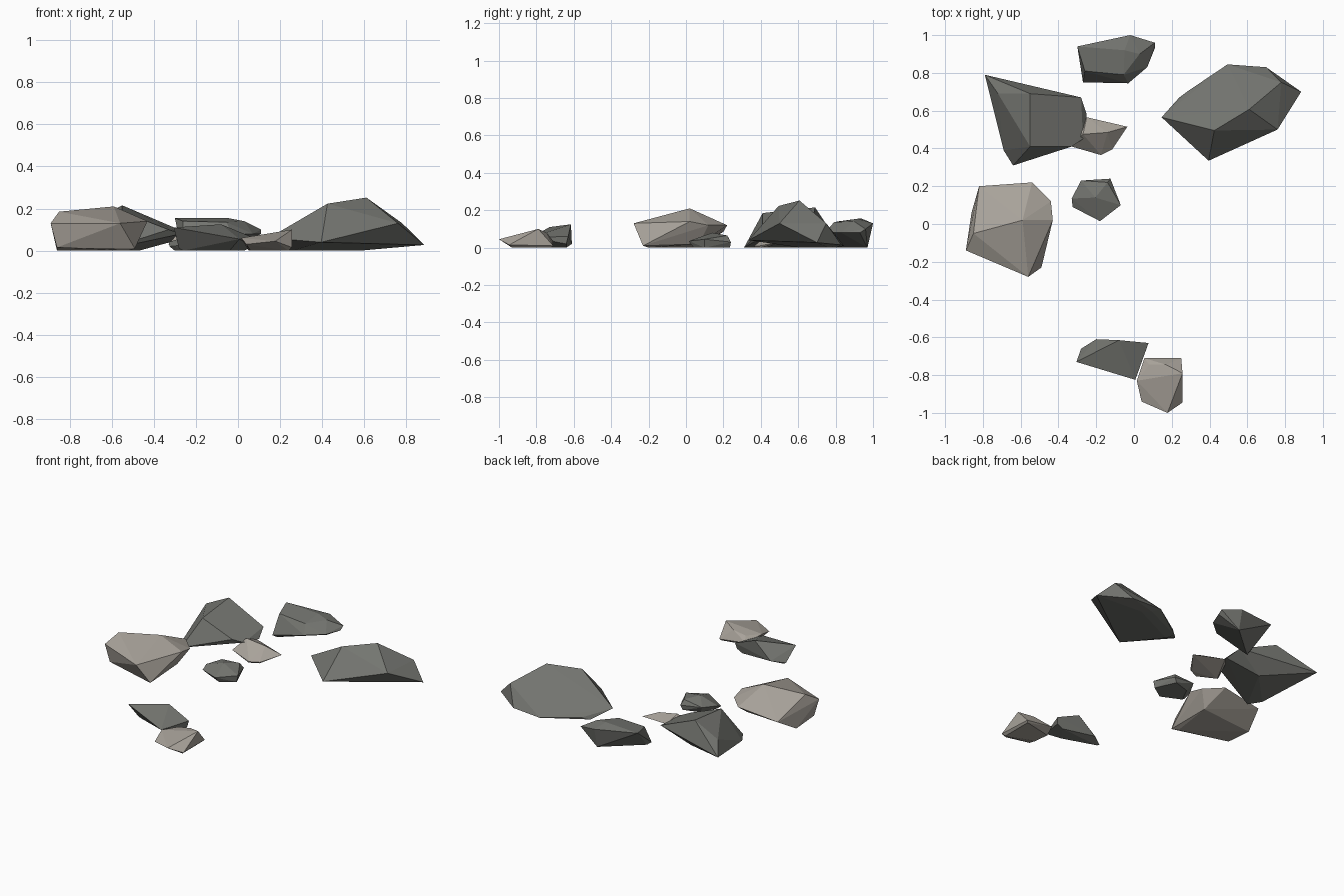
import bpy
import bmesh
from math import radians

default_cube = bpy.data.objects.get("Cube")
if default_cube:
    bpy.data.objects.remove(default_cube, do_unlink=True)


def make_material(name, colour):
    """One flat colour, shown the same in the viewport and in a render."""
    material = bpy.data.materials.new(name)
    material.use_nodes = True
    shader = material.node_tree.nodes["Principled BSDF"]
    shader.inputs["Base Color"].default_value = (*colour, 1)
    shader.inputs["Roughness"].default_value = 0.9
    material.diffuse_color = (*colour, 1)
    return material


pale_stone = make_material("pale warm stone", (0.39, 0.36, 0.32))
dark_stone = make_material("dark grey stone", (0.174, 0.178, 0.162))


def make_rock(name, material, girdle, crown, footing):
    """Faceted boulder: a widest outline, crown corners above it and the
    few corners of its footing, which rest on the ground."""
    corners = girdle + crown + [(x, y, 0) for x, y in footing]
    mesh_builder = bmesh.new()
    for corner in corners:
        mesh_builder.verts.new(corner)
    hull = bmesh.ops.convex_hull(mesh_builder, input=mesh_builder.verts)
    buried = set(hull["geom_interior"]) | set(hull["geom_unused"])
    bmesh.ops.delete(
        mesh_builder,
        geom=[item for item in buried if isinstance(item, bmesh.types.BMVert)],
        context="VERTS",
    )
    # Merge nearly flat neighbours into broad chiselled facets
    bmesh.ops.dissolve_limit(
        mesh_builder,
        angle_limit=radians(3),
        verts=mesh_builder.verts,
        edges=mesh_builder.edges,
    )
    bmesh.ops.recalc_face_normals(mesh_builder, faces=mesh_builder.faces)

    mesh = bpy.data.meshes.new(name)
    mesh_builder.to_mesh(mesh)
    mesh_builder.free()
    mesh.materials.append(material)
    rock = bpy.data.objects.new(name, mesh)
    bpy.context.scene.collection.objects.link(rock)
    return rock


# Broad pale boulder on the right side
make_rock(
    "broad_pale_boulder", pale_stone,
    girdle=[(-.82, .2, .085), (-.54, .22, .12), (-.44, .12, .12), (-.43, .02, .14),
            (-.49, -.23, .01), (-.56, -.28, .13), (-.89, -.14, .13),
            (-.86, -.13, .015), (-.5, .07, .02)],
    crown=[(-.59, .02, .21), (-.85, -.05, .185)],
    footing=[(-.86, .06), (-.72, -.07), (-.52, -.2)],
)

# Ridged dark boulder behind it
make_rock(
    "ridged_dark_boulder", dark_stone,
    girdle=[(-.79, .79, .066), (-.28, .67, .1), (-.25, .58, .06), (-.27, .45, .08),
            (-.33, .41, .1)],
    crown=[(-.55, .69, .215), (-.55, .41, .185), (-.72, .69, .13)],
    footing=[(-.64, .31), (-.69, .39), (-.47, .62)],
)

# Largest boulder, with a long slope at the back
make_rock(
    "largest_boulder", dark_stone,
    girdle=[(.146, .565, .06), (.28, .7, .015), (.495, .845, .01), (.7, .83, .015),
            (.885, .7, .027), (.76, .5, .13), (.395, .335, .04)],
    crown=[(.425, .495, .223), (.61, .607, .252), (.78, .75, .13)],
    footing=[(.58, .76), (.53, .8), (.24, .67), (.26, .61)],
)

# Flat-topped rock at the back
make_rock(
    "back_rock", dark_stone,
    girdle=[(-.3, .94, .155), (-.02, 1, .13), (.11, .96, .1), (.11, .93, .08),
            (.07, .83, .08), (-.03, .745, .08), (-.27, .75, .015)],
    crown=[(-.26, .81, .14), (-.055, .79, .135), (.03, .9, .14), (-.05, .92, .155)],
    footing=[(-.02, .97), (-.15, .85), (-.25, .77)],
)

# Pale chip leaning on the ridged boulder
make_rock(
    "pale_chip", pale_stone,
    girdle=[(-.25, .565, .06), (-.035, .515, .035), (-.115, .395, .01),
            (-.175, .365, .01), (-.33, .41, .03), (-.29, .52, .06)],
    crown=[(-.14, .485, .08), (-.27, .475, .1)],
    footing=[(-.12, .4), (-.18, .37), (-.3, .43)],
)

# Small dark stone in the middle
make_rock(
    "small_dark_stone", dark_stone,
    girdle=[(-.28, .23, .05), (-.125, .24, .03), (-.07, .1, .045),
            (-.18, .015, .035), (-.325, .09, .02), (-.33, .135, .04)],
    crown=[(-.205, .14, .08), (-.14, .22, .065)],
    footing=[(-.08, .1), (-.17, .04), (-.3, .1), (-.14, .235), (-.25, .2)],
)

# Dark wedge at the front
make_rock(
    "front_dark_wedge", dark_stone,
    girdle=[(-.305, -.73, .11), (-.28, -.66, .01), (-.2, -.61, .02),
            (.077, -.63, .06), (.07, -.64, .02), (.007, -.825, .055)],
    crown=[(-.08, -.615, .125)],
    footing=[(-.04, -.735), (-.26, -.66), (.03, -.64)],
)

# Low pale slab in front of the wedge
make_rock(
    "front_pale_slab", pale_stone,
    girdle=[(.055, -.71, .035), (.25, -.71, .01), (.257, -.79, .1),
            (.257, -.945, .015), (.177, -1, .045), (.04, -.94, .03), (.015, -.83, .06)],
    crown=[(.08, -.745, .065), (.17, -.745, .08)],
    footing=[(.24, -.93), (.24, -.72), (.05, -.76), (.06, -.86)],
)
